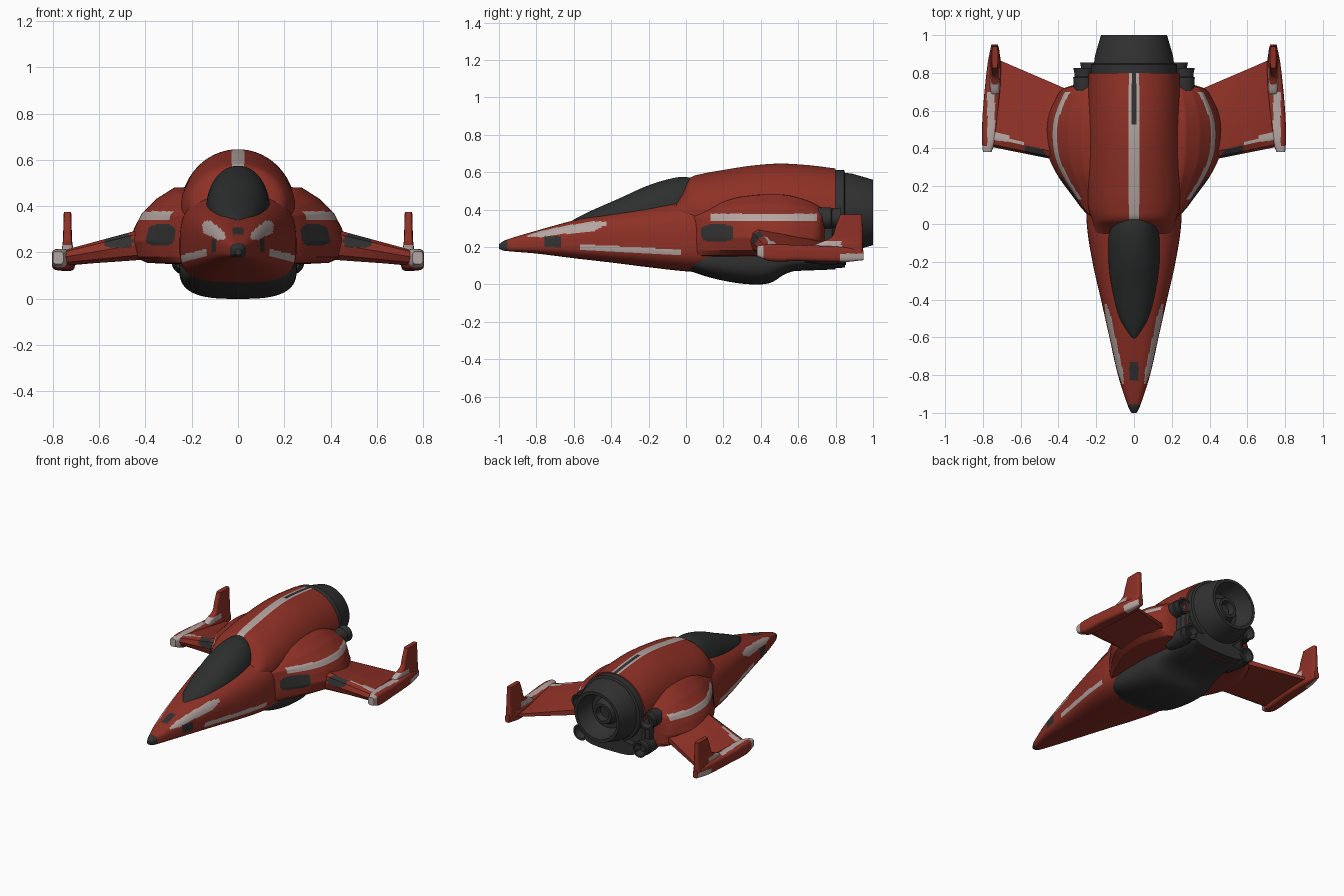
import bpy, bmesh, math

if "Cube" in bpy.data.objects:
    bpy.data.objects.remove(bpy.data.objects["Cube"])

def material(name, rgb):
    m = bpy.data.materials.new(name)
    m.diffuse_color = (*rgb, 1)
    m.use_nodes = True
    m.node_tree.nodes["Principled BSDF"].inputs["Base Color"].default_value = m.diffuse_color
    return m

RED = material("hull red", (0.27, 0.030, 0.019))
WHITE = material("stripe grey white", (0.46, 0.38, 0.36))
DARK = material("dark metal", (0.031, 0.031, 0.031))
GLASS = material("canopy glass", (0.026, 0.028, 0.028))
PAINT = [RED, WHITE, DARK]          # material indices 0, 1, 2

def sample(table, t):
    """Smooth interpolation of table rows (first column is the key)."""
    k = 0
    while k < len(table) - 2 and t > table[k + 1][0]:
        k += 1
    a, b = table[k], table[k + 1]
    pre, post = table[max(k - 1, 0)], table[min(k + 2, len(table) - 1)]
    h = b[0] - a[0]
    u = (t - a[0]) / h
    out = []
    for i in range(1, len(a)):
        m0 = (b[i] - pre[i]) / (b[0] - pre[0]) * h
        m1 = (post[i] - a[i]) / (post[0] - a[0]) * h
        out.append((2*u**3 - 3*u**2 + 1) * a[i] + (u**3 - 2*u**2 + u) * m0
                   + (3*u**2 - 2*u**3) * b[i] + (u**3 - u**2) * m1)
    return out

def rows(table, n):
    t0, t1 = table[0][0], table[-1][0]
    for i in range(n + 1):
        t = t0 + (t1 - t0) * i / n
        yield [t] + sample(table, t)

def oval(w, up, down, p, n):
    """Superellipse points with separate upper and lower heights."""
    pts = []
    for i in range(n):
        a = 2 * math.pi * (i + 0.5) / n
        c, s = math.cos(a), math.sin(a)
        r = (abs(c)**p + abs(s)**p) ** (-1 / p)
        pts.append((w * r * c, r * s * (up if s > 0 else down)))
    return pts

def densify(pts, n):
    out = []
    for (a, b), (c, d) in zip(pts, pts[1:] + pts[:1]):
        out += [(a + (c - a) * i / n, b + (d - b) * i / n) for i in range(n)]
    return out

def loft(name, rings, mats, rule=None, mirror=False, angle=35):
    bm = bmesh.new()
    vs = [[bm.verts.new(p) for p in ring] for ring in rings]
    n = len(vs[0])
    for r0, r1 in zip(vs, vs[1:]):
        for i in range(n):
            bm.faces.new((r0[i], r0[(i + 1) % n], r1[(i + 1) % n], r1[i]))
    bm.faces.new(vs[0])
    bm.faces.new(vs[-1])
    bmesh.ops.recalc_face_normals(bm, faces=bm.faces)
    bm.normal_update()
    if rule:
        for f in bm.faces:
            f.material_index = rule(f.calc_center_median(), f.normal)
    me = bpy.data.meshes.new(name)
    bm.to_mesh(me)
    bm.free()
    for m in mats:
        me.materials.append(m)
    me.shade_smooth()
    me.set_sharp_from_angle(angle=math.radians(angle))
    ob = bpy.data.objects.new(name, me)
    bpy.context.collection.objects.link(ob)
    if mirror:
        ob.modifiers.new("mirror", "MIRROR").use_mirror_merge = False
    return ob

def lathe(name, profile, x, z, n=40, mirror=False):
    rings = [[(x + a, y, z + b) for a, b in oval(r, r, r, 2, n)] for y, r in profile]
    return loft(name, rings, [DARK], mirror=mirror)

# Lower hull with pointed nose: y, half width, bottom, widest height, top
hull = [(-1, .014, .19, .2, .215), (-.97, .03, .18, .2, .235), (-.8, .085, .165, .21, .287),
        (-.6, .13, .14, .22, .342), (-.4, .175, .117, .22, .385), (-.2, .22, .092, .22, .42),
        (0, .25, .07, .22, .45), (.2, .25, .06, .22, .46), (.8, .24, .08, .22, .45)]

def hull_paint(c, n):
    x, y, z = abs(c.x), c.y, c.z
    if y < -.955 or (y > 0 and z < min(.07 + .5 * y, .16)):
        return 2
    if n.z > .3 and x < .024 and -.83 < y < -.73:
        return 2
    if abs(n.x) > .5 and -.76 < y < -.67 and .2 < z < .258:
        return 2
    if n.z > 0 and -.85 < y < -.42:
        taper = min(1, (-.42 - y) / .1 + .3, (y + .85) / .1 + .3)
        if abs(x - (.068 + (y + .8) * .22)) < .014 * taper:
            return 1
    if abs(n.x) > .5 and -.57 < y < -.03 and abs(z - (.2 - (y + .57) * .055)) < .016:
        return 1
    return 0

loft("lower_hull", [[(a, y, zm + b) for a, b in oval(w, zt - zm, zm - zb, 3, 128)]
                    for y, w, zb, zm, zt in rows(hull, 200)], PAINT, hull_paint)

# Rounded upper body: y, half width, top
dome = [(-.06, .195, .435), (-.02, .21, .5), (.02, .222, .567), (.08, .24, .59), (.2, .25, .612),
        (.35, .25, .635), (.5, .25, .646), (.65, .247, .638), (.8, .24, .62)]

def dome_paint(c, n):
    x = abs(c.x)
    if c.z > .5 and x < .011 and c.y > .53:
        return 2
    return 1 if c.z > .5 and x < .029 and c.y > .02 else 0

loft("upper_body", [[(a, y, .38 + b) for a, b in oval(w, zt - .38, .16, 2, 192)]
                    for y, w, zt in rows(dome, 110)], PAINT, dome_paint)

# Canopy: y, half width, centre height, rise
canopy = [(-.61, .005, .33, .01), (-.58, .035, .325, .033), (-.5, .08, .335, .062),
          (-.35, .118, .35, .113), (-.2, .137, .37, .16), (-.05, .135, .39, .182),
          (.03, .115, .4, .17), (.08, .09, .4, .15)]
loft("canopy", [[(a, y, z + b) for a, b in oval(w, h, h, 2.1, 64)]
                for y, w, z, h in rows(canopy, 50)], [GLASS])

# Dark belly: y, half width, bottom
belly = [(0, .2, .08), (.1, .24, .045), (.2, .252, .02), (.3, .254, .004), (.4, .254, 0),
         (.46, .25, .012), (.53, .24, .055), (.6, .23, .075), (.85, .2, .09)]
loft("belly", [[(a, y, .14 + b) for a, b in oval(w, .05, .14 - zb, 3, 64)]
               for y, w, zb in rows(belly, 60)], [DARK])

# Shoulder nacelles with intakes: y, outward scale, top scale
side = [(.1, .48), (.27, .475), (.34, .43), (.40, .37), (.43, .31), (.45, .25),
        (.43, .18), (.38, .155), (.1, .14)]
flare = [(.04, .15, .1), (.08, .3, .25), (.13, .45, .45), (.25, .8, .85), (.35, 1, 1),
         (.45, 1.07, 1.05), (.55, 1.04, 1), (.65, .88, .75), (.72, .68, .45), (.74, .4, .3)]

def nacelle_paint(c, n):
    if ((c.y - .167) / .085)**4 + ((c.z - .275) / .045)**4 < 1 and c.x > .24:
        return 2
    return 1 if .342 < c.z < .378 and .13 < c.y < .7 and c.x > .26 else 0

section = densify(side, 10)
loft("shoulder_nacelles",
     [[(.2 + (x - .2) * s if x > .2 else x, y, .36 + (z - .36) * q if z > .36 else z)
       for x, z in section] for y, s, q in rows(flare, 70)],
     PAINT, nacelle_paint, mirror=True)

# Wings: chord fraction and height of the section, swept outwards
foil = densify([(0, 0), (.03, .35), (.1, .5), (.4, .42), (1, .1), (1, -.15),
                (.4, -.4), (.1, -.5), (.03, -.35)], 8)

def lead(x):
    return .345 + (x - .44) * .2

def wing_ring(x):
    y0, y1 = lead(x), .69 + (x - .3) * .43
    zc, t = .235 - (x - .43) * .17, .13 - (x - .43) * .2
    return [(x, y0 + (y1 - y0) * f, zc + t * h - .03 * f) for f, h in foil]

def wing_paint(c, n):
    d = c.y - lead(c.x)
    if ((c.x - .517) / .06)**4 + ((c.z - .25) / .03)**4 < 1 and d < .045:
        return 2
    if n.z > .3 and c.x > .56 and abs(d - .058) < .004 + (c.x - .56) * .09:
        return 1
    return 0

loft("wings", [wing_ring(.3 + .46 * i / 60) for i in range(61)], PAINT, wing_paint, mirror=True)

# Wingtip pods: y, inner x, outer x, bottom, top
pod = [(.38, .755, .80, .15, .205), (.45, .73, .805, .125, .215), (.6, .715, .80, .125, .21),
       (.85, .705, .775, .12, .2), (.95, .72, .755, .13, .18)]

def pod_paint(c, n):
    if c.y < .41 or (c.y > .83 and c.z < .165 and n.x > 0):
        return 1
    return 1 if n.z > .5 and abs(c.x - .757) < .02 and c.y < .7 else 0

loft("wingtip_pods", [[((a + b) / 2 + u, y, (c + d) / 2 + v)
                       for u, v in oval((b - a) / 2, (d - c) / 2, (d - c) / 2, 4, 48)]
                      for y, a, b, c, d in rows(pod, 50)], PAINT, pod_paint, mirror=True)

# Upright fins: z, front y, rear y, half thickness
fin = [(.15, .68, .945, .026), (.21, .69, .945, .025), (.25, .775, .945, .02),
       (.31, .8, .943, .018), (.375, .825, .94, .016)]
loft("wingtip_fins", [[(.737 + u, (a + b) / 2 + v, z)
                       for u, v in oval(t, (b - a) / 2, (b - a) / 2, 5, 64)]
                      for z, a, b, t in rows(fin, 30)], PAINT,
     lambda c, n: 1 if c.y < .83 and c.z < .232 else 0, mirror=True)

# Main engine, side thrusters and their mount
lathe("main_engine", [(.78, .228), (.845, .228), (.85, .212), (.89, .207), (1, .175), (1, .155),
                      (.9, .135), (.88, .12), (.88, .09), (.94, .07), (.94, .05), (.9, .04)],
      0, .385, 64)
for label, x, z, y in (("upper", .265, .355, .825), ("lower", .23, .16, .855)):
    lathe(label + "_thrusters", [(y - .22, .04), (y - .13, .055), (y - .05, .057), (y - .045, .05),
                                 (y - .03, .05), (y, .056), (y, .044), (y - .05, .034)],
          x, z, 32, True)
loft("thruster_mount", [[(a, y, .265 + b) for a, b in oval(w, .14, .14, 4, 48)]
                        for y, w in ((.64, .25), (.7, .27), (.78, .26), (.81, .22))], [DARK])
